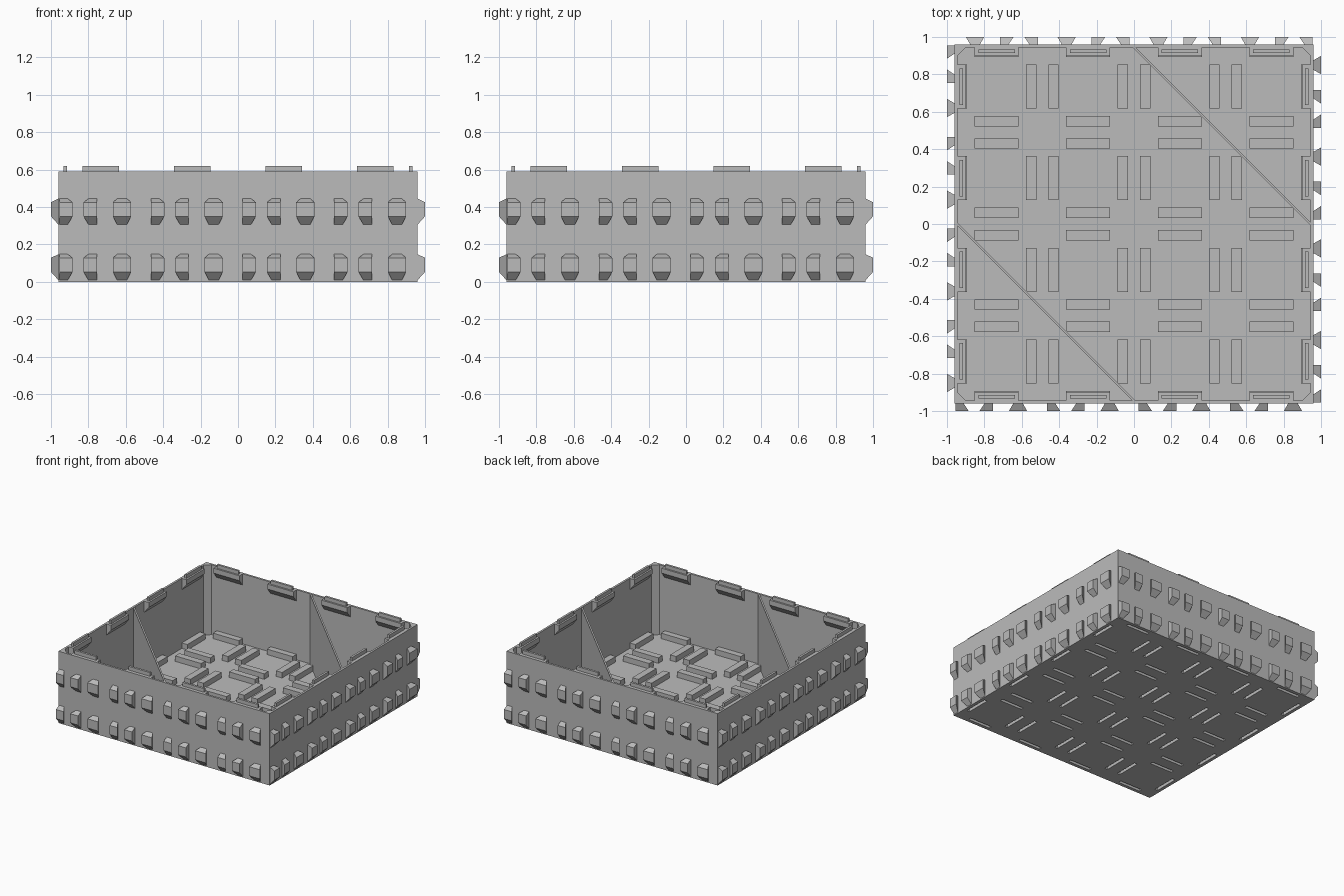
import bpy, bmesh, math
from mathutils import Matrix, Vector

old = bpy.data.objects.get("Cube")
if old:
    bpy.data.objects.remove(old, do_unlink=True)

OUT, IN, TOP, FLOOR = 0.96, 0.943, 0.59, 0.015
PITCH, OFFSET = 0.49, 0.06
CELLS = [(i - 1.5) * PITCH for i in range(4)]

grey = bpy.data.materials.new("plain grey")
grey.use_nodes = True
colour = (0.5, 0.5, 0.5, 1)
grey.diffuse_color = colour
grey.node_tree.nodes["Principled BSDF"].inputs["Base Color"].default_value = colour


def loft(bm, ring_a, ring_b, turn=0):
    """Closed solid between two rings, turned about z by quarter turns."""
    rot = Matrix.Rotation(turn * math.pi / 2, 3, 'Z')
    a = [bm.verts.new(rot @ Vector(p)) for p in ring_a]
    b = [bm.verts.new(rot @ Vector(p)) for p in ring_b]
    bm.faces.new(a[::-1])
    bm.faces.new(b)
    for i in range(len(a)):
        j = (i + 1) % len(a)
        bm.faces.new((a[i], a[j], b[j], b[i]))


def rect(x0, x1, y0, y1, z):
    return [(x0, y0, z), (x1, y0, z), (x1, y1, z), (x0, y1, z)]


def block(bm, x0, x1, y0, y1, z0, z1, turn=0):
    loft(bm, rect(x0, x1, y0, y1, z0), rect(x0, x1, y0, y1, z1), turn)


def finish(bm, name):
    bmesh.ops.recalc_face_normals(bm, faces=bm.faces)
    mesh = bpy.data.meshes.new(name)
    bm.to_mesh(mesh)
    bm.free()
    obj = bpy.data.objects.new(name, mesh)
    bpy.context.collection.objects.link(obj)
    mesh.materials.append(grey)
    return obj


def cut(obj, cutter):
    mod = obj.modifiers.new("cut", 'BOOLEAN')
    mod.operation = 'DIFFERENCE'
    mod.solver = 'EXACT'
    mod.object = cutter
    bpy.context.view_layer.objects.active = obj
    bpy.ops.object.modifier_apply(modifier=mod.name)


# Open tray and its hollow with cut corners
bm = bmesh.new()
block(bm, -OUT, OUT, -OUT, OUT, 0, TOP)
tray = finish(bm, "tray")

bm = bmesh.new()
c = 0.9
plan = [(c, -IN), (IN, -c), (IN, c), (c, IN), (-c, IN), (-IN, c), (-IN, -c), (-c, -IN)]
loft(bm, [(x, y, FLOOR) for x, y in plan], [(x, y, TOP + 0.1) for x, y in plan])
hollow = finish(bm, "hollow_cutter")
cut(tray, hollow)

# Floor ribs with a slot underneath each one
ribs, slots = bmesh.new(), bmesh.new()
for turn in (0, 1):
    for row in range(-2, 3):
        for side in (-1, 1):
            y = row * PITCH + side * OFFSET
            if abs(y) > OUT:
                continue
            lo, hi = y - 0.0275, y + 0.0275
            if abs(row) == 2:
                lo, hi = max(lo, -0.95), min(hi, 0.95)
            for x in CELLS:
                block(ribs, x - 0.1175, x + 0.1175, lo, hi, 0.005, 0.06, turn)
                block(slots, x - 0.102, x + 0.102, y - 0.013, y + 0.013, -0.05, 0.045, turn)
floor_ribs = finish(ribs, "floor_ribs")
slot_cutter = finish(slots, "slot_cutter")
for obj in (tray, floor_ribs):
    cut(obj, slot_cutter)
for cutter in (hollow, slot_cutter):
    bpy.data.objects.remove(cutter, do_unlink=True)

# Stacking tabs on tapered ledges along the rim
ledges, tabs = bmesh.new(), bmesh.new()
for turn in range(4):
    for x in CELLS:
        a, b = x - 0.1175, x + 0.1175
        side = [(-0.95, 0.5), (-0.94, 0.5), (-0.9, 0.55), (-0.9, TOP), (-0.95, TOP)]
        loft(ledges, [(a, y, z) for y, z in side], [(b, y, z) for y, z in side], turn)
        block(tabs, x - 0.0975, x + 0.0975, -0.932, -0.914, TOP - 0.01, 0.62, turn)
finish(ledges, "rim_ledges")
finish(tabs, "rim_tabs")

# Diagonal dividers across two opposite corners
bm = bmesh.new()
t = 0.009
for s in (-1, 1):
    base = [(-t, 0.945), (t, 0.945), (0.945, t), (0.945, -t)]
    loft(bm, [(s * x, s * y, 0.005) for x, y in base],
         [(s * x, s * y, TOP - 0.002) for x, y in base])
finish(bm, "diagonal_dividers")

# Dovetail studs: (centre, half width, left taper, right taper)
KINDS = [(-0.185, 0.036, 0, 0.03), (-0.055, 0.036, 0.03, 0), (0.115, 0.049, 0.026, 0.026)]
bm = bmesh.new()
for turn in range(4):
    for z in (0.003, 0.3):
        for cell in CELLS:
            for centre, half, left, right in KINDS:
                x0 = max(cell + centre - half, -0.955)
                x1 = cell + centre + half
                a, b = x0 + left, x1 - right
                root = [(a, -0.955, z), (b, -0.955, z), (b, -0.955, z + 0.147), (a, -0.955, z + 0.147)]
                face = [(x0, -1, z + 0.05), (x1, -1, z + 0.05), (x1, -1, z + 0.125), (x0, -1, z + 0.125)]
                loft(bm, root, face, turn)
finish(bm, "side_studs")
